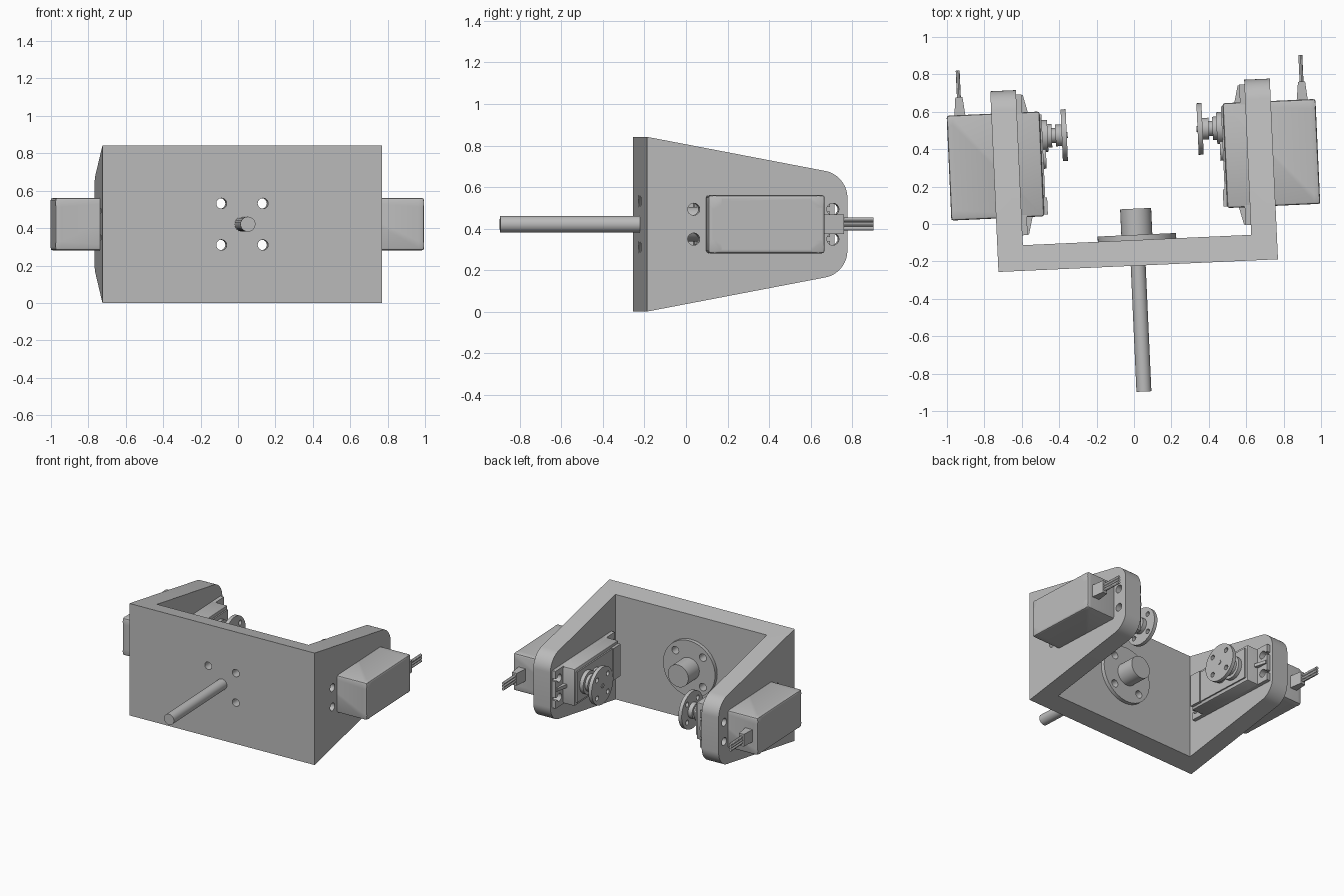
import bpy, bmesh, math
from mathutils import Matrix, Vector

cube = bpy.data.objects.get("Cube")
if cube:
    bpy.data.objects.remove(cube, do_unlink=True)

# One flat grey for everything
grey = bpy.data.materials.new("plain grey")
grey.use_nodes = True
GREY = (0.5, 0.5, 0.5, 1)
grey.diffuse_color = GREY
grey.node_tree.nodes["Principled BSDF"].inputs["Base Color"].default_value = GREY

# The assembly is turned slightly; parts are built in its own frame
ZC = 0.421
FRAME = Matrix.Translation((0.0225, -0.2225, ZC)) @ Matrix.Rotation(math.radians(2.6), 4, 'Z')
AXES = {'X': Matrix.Rotation(math.pi / 2, 4, 'Y'),
        'Y': Matrix.Rotation(math.pi / 2, 4, 'X'),
        'Z': Matrix.Identity(4)}
parts = []


def finish(bm, name):
    bmesh.ops.recalc_face_normals(bm, faces=bm.faces)
    mesh = bpy.data.meshes.new(name)
    bm.to_mesh(mesh)
    bm.free()
    mesh.transform(FRAME)
    mesh.materials.append(grey)
    ob = bpy.data.objects.new(name, mesh)
    bpy.context.scene.collection.objects.link(ob)
    parts.append(ob)
    return ob


def box(name, x, y, z, bevel=0):
    bm = bmesh.new()
    bmesh.ops.create_cube(bm, size=1)
    for v in bm.verts:
        v.co = Vector([(a + b) / 2 + c * abs(b - a) for (a, b), c in zip((x, y, z), v.co)])
    if bevel:
        bmesh.ops.bevel(bm, geom=list(bm.edges), offset=bevel, segments=2,
                        profile=0.5, affect='EDGES')
    return finish(bm, name)


def rod(name, axis, centre, r, lo, hi, sides=32):
    """Cylinder along an axis from lo to hi; centre gives the other two coordinates."""
    bm = bmesh.new()
    bmesh.ops.create_cone(bm, cap_ends=True, segments=sides, radius1=r, radius2=r,
                          depth=abs(hi - lo))
    loc = list(centre)
    loc.insert("XYZ".index(axis), (lo + hi) / 2)
    bm.transform(Matrix.Translation(loc) @ AXES[axis])
    return finish(bm, name)


def prism(name, points, axis, lo, hi):
    bm = bmesh.new()
    i = "XYZ".index(axis)

    def place(p, d):
        co = list(p)
        co.insert(i, d)
        return bm.verts.new(co)
    a = [place(p, lo) for p in points]
    b = [place(p, hi) for p in points]
    bm.faces.new(a)
    bm.faces.new(b)
    for k in range(len(a)):
        j = (k + 1) % len(a)
        bm.faces.new((a[k], a[j], b[j], b[k]))
    return finish(bm, name)


def cut(target, cutters):
    bpy.context.view_layer.objects.active = target
    for c in cutters:
        mod = target.modifiers.new("cut", 'BOOLEAN')
        mod.operation = 'DIFFERENCE'
        mod.solver = 'EXACT'
        mod.object = c
        bpy.ops.object.modifier_apply(modifier=mod.name)
        parts.remove(c)
        bpy.data.objects.remove(c, do_unlink=True)


HALF, ARM, WALL, LEN = 0.748, 0.611, 0.137, 0.967
MID, SHAFT_V = 0.566, 0.715
EAR_V = (0.226, 0.897)
PAIRS = [(a, b) for a in (-1, 1) for b in (-1, 1)]


def plate_holes(lo, hi):
    return [rod("cutter", 'Y', (a * 0.111, b * 0.111), 0.028, lo, hi) for a, b in PAIRS]


def ear_holes(s):
    return [rod("cutter", 'X', (v, a * 0.072), 0.029, s * 0.5, s * 0.8)
            for v in EAR_V for a in (-1, 1)]


# U-shaped bracket: tapered block with rounded arm ends, hollowed from the back
bracket = prism("bracket", [(0, -0.421), (LEN, -0.236), (LEN, 0.236), (0, 0.421)],
                'X', -HALF, HALF)
bm = bmesh.new()
bm.from_mesh(bracket.data)
bm.transform(FRAME.inverted())
ends = [e for e in bm.edges if all(v.co.y > 0.9 for v in e.verts)
        and abs(e.verts[0].co.z - e.verts[1].co.z) < 0.01]
bmesh.ops.bevel(bm, geom=ends, offset=0.105, segments=10, profile=0.5, affect='EDGES')
bm.transform(FRAME)
bm.to_mesh(bracket.data)
bm.free()
cut(bracket, [box("cutter", (-ARM, ARM), (WALL, 1.3), (-0.6, 0.6))]
    + plate_holes(-0.1, 0.3) + ear_holes(1) + ear_holes(-1))

# Rod with mounting flange through the front wall
flange = rod("shaft_flange", 'Y', (0, 0), 0.21, WALL, 0.165, 64)
cut(flange, plate_holes(0.0, 0.3))
rod("shaft_hub", 'Y', (0, 0), 0.083, 0.15, 0.305, 48)
rod("shaft", 'Y', (0, 0), 0.04, -0.674, 0.2)

for s, side in ((1, "left"), (-1, "right")):
    # Motor body with corner notches that hold flush screw heads
    body = box(side + "_motor_body", (s * 0.49, s * 0.987), (0.286, 0.847), (-0.14, 0.14), 0.012)
    corners = [(MID + a * 0.25, b * 0.111) for a, b in PAIRS]
    cut(body, [rod("cutter", 'X', c, 0.036, s * 0.957, s * 1.05, 24) for c in corners])
    for c in corners:
        rod(side + "_case_screw", 'X', c, 0.027, s * 0.93, s * 0.985, 24)

    # Mounting ears against the inner arm face, with slotted holes and ribs
    ears = box(side + "_motor_ears", (s * 0.583, s * ARM), (0.19, 0.943), (-0.14, 0.14))
    slots = [box("cutter", (s * 0.5, s * 0.6105), vv, (a * 0.072 - 0.01, a * 0.072 + 0.01))
             for vv in ((0.1, EAR_V[0]), (EAR_V[1], 1.0)) for a in (-1, 1)]
    cut(ears, ear_holes(s) + slots)
    for d in (-1, 1):
        prism(side + "_ear_rib", [(s * 0.585, MID + d * 0.27), (s * 0.55, MID + d * 0.27),
                                  (s * 0.575, MID + d * 0.372), (s * 0.585, MID + d * 0.372)],
              'Z', -0.012, 0.012)

    # Gear cover and stepped output boss
    box(side + "_gear_cover", (s * 0.48, s * 0.495), (0.38, 0.83), (-0.115, 0.115))
    box(side + "_end_pad", (s * 0.47, s * 0.495), (0.295, 0.385), (-0.12, 0.12))
    rod(side + "_idler_boss", 'X', (0.6, 0), 0.06, s * 0.465, s * 0.49)
    rod(side + "_output_boss", 'X', (SHAFT_V, 0), 0.085, s * 0.452, s * 0.49, 40)
    rod(side + "_output_collar", 'X', (SHAFT_V, 0), 0.062, s * 0.43, s * 0.46)
    rod(side + "_spline", 'X', (SHAFT_V, 0), 0.04, s * 0.38, s * 0.44, 20)

    # Round output horn with four holes and a centre screw
    horn = rod(side + "_horn", 'X', (SHAFT_V, 0), 0.138, s * 0.35, s * 0.377, 48)
    cut(horn, [rod("cutter", 'X', (SHAFT_V + a * 0.068, b * 0.068), 0.018, s * 0.3, s * 0.42, 20)
               for a, b in PAIRS])
    rod(side + "_horn_hub", 'X', (SHAFT_V, 0), 0.058, s * 0.37, s * 0.41)
    rod(side + "_horn_screw", 'X', (SHAFT_V, 0), 0.016, s * 0.345, s * 0.37, 20)

    # Cable relief and three wires
    prism(side + "_cable_relief", [(s * 0.886, 0.84), (s * 0.946, 0.84),
                                   (s * 0.936, 0.943), (s * 0.898, 0.943)], 'Z', -0.046, 0.046)
    for k in (-1, 0, 1):
        rod(side + "_wire", 'Y', (s * 0.917, k * 0.021), 0.0105, 0.93, 1.085, 12)

# Smooth rounded surfaces, keep edges crisp
bpy.ops.object.select_all(action='DESELECT')
for ob in parts:
    ob.select_set(True)
bpy.context.view_layer.objects.active = parts[0]
bpy.ops.object.shade_smooth_by_angle(angle=math.radians(30))
